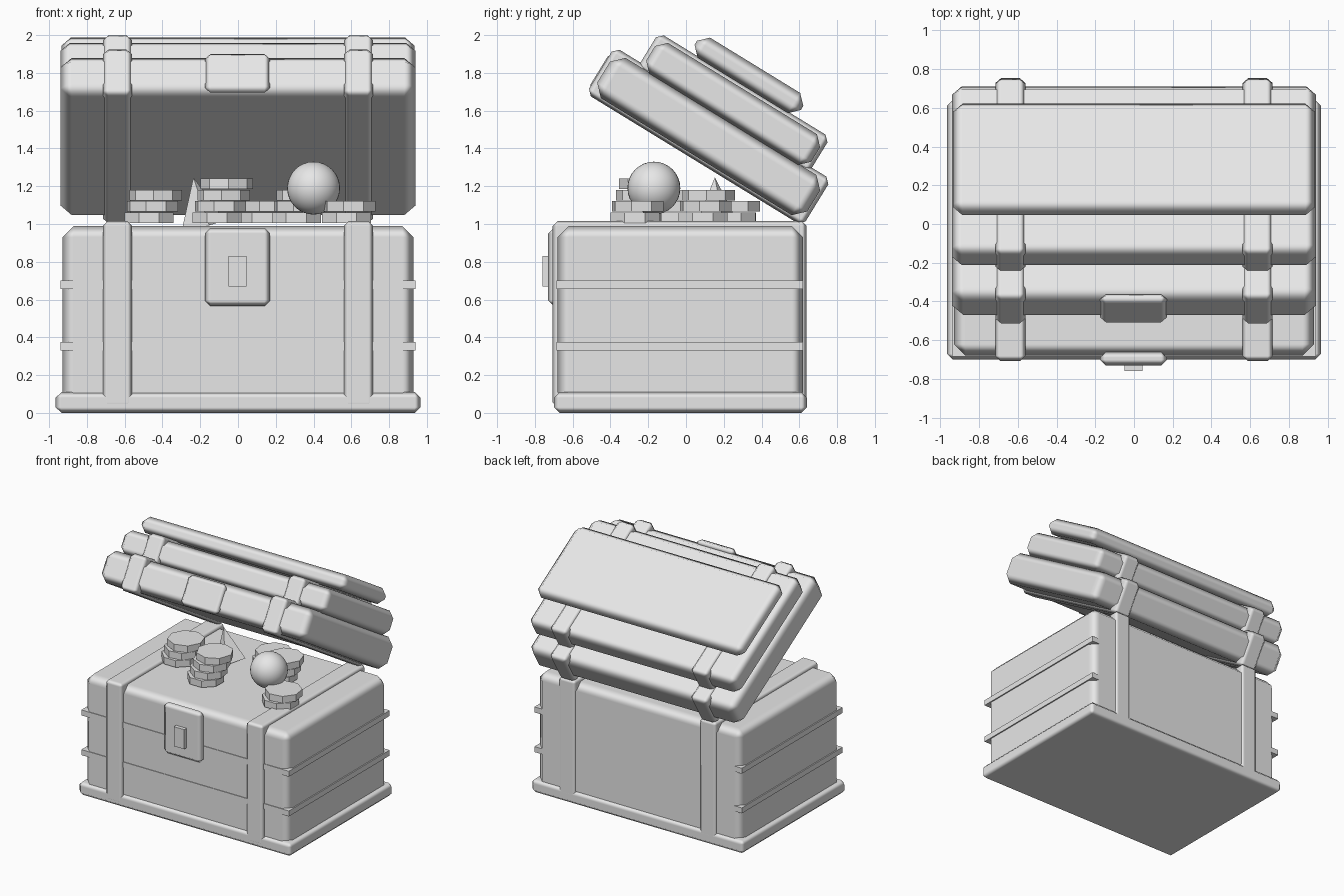
import bpy
from math import cos, sin, radians
from mathutils import Vector

if "Cube" in bpy.data.objects:
    bpy.data.objects.remove(bpy.data.objects["Cube"], do_unlink=True)

GREY = (0.8, 0.8, 0.8, 1)
mat = bpy.data.materials.new("plain_grey")
mat.use_nodes = True
mat.diffuse_color = GREY
mat.node_tree.nodes["Principled BSDF"].inputs["Base Color"].default_value = GREY

TILT = 0.55  # opening angle of the lid


def finish(name):
    ob = bpy.context.object
    ob.name = name
    ob.data.materials.append(mat)
    return ob


def box(name, x, y, z, bevel=0.0):
    """Box from (min, max) ranges with an optional soft chamfer."""
    spans = (x, y, z)
    bpy.ops.mesh.primitive_cube_add(size=1, location=[(a + b) / 2 for a, b in spans])
    ob = finish(name)
    ob.scale = [b - a for a, b in spans]
    bpy.ops.object.transform_apply(location=False, rotation=False)
    if bevel:
        bpy.ops.object.shade_smooth()
        mod = ob.modifiers.new("chamfer", "BEVEL")
        mod.width = bevel
        mod.segments = 1
        mod.harden_normals = True
    return ob


def lid_box(name, x, u, v, bevel):
    """Box in the lid's own tilted frame: u runs back along it, v is its normal."""
    ob = box(name, x, u, v, bevel)
    _, cu, cv = ob.location
    ob.location.y = cu * cos(TILT) + cv * sin(TILT)
    ob.location.z = cv * cos(TILT) - cu * sin(TILT)
    ob.rotation_euler.x = -TILT


# Chest body
WIDE = (-0.94, 0.94)
box("base_plate", (-0.965, 0.965), (-0.70, 0.64), (0, 0.11), 0.03)
box("chest_body", (-0.93, 0.93), (-0.68, 0.62), (0.05, 0.99), 0.06)
for name, z in (("lower_band", 0.33), ("upper_band", 0.655)):
    box(name, WIDE, (-0.685, 0.62), (z, z + 0.045))
box("lock_plate", (-0.175, 0.17), (-0.73, -0.66), (0.565, 0.98), 0.03)
box("lock_catch", (-0.05, 0.045), (-0.76, -0.70), (0.67, 0.83))

# Lid made of three stacked slabs
lid_box("lid_lower_slab", WIDE, (-1.315, -0.01), (1.185, 1.435), 0.06)
lid_box("lid_middle_slab", WIDE, (-1.155, -0.13), (1.43, 1.62), 0.05)
lid_box("lid_top_slab", (-0.935, 0.935), (-0.98, -0.32), (1.635, 1.76), 0.05)
lid_box("lid_lock_plate", (-0.175, 0.17), (-1.34, -1.28), (1.185, 1.425), 0.03)

# Straps around body and lid
for side, cx in (("right", -0.638), ("left", 0.638)):
    x = (cx - 0.078, cx + 0.078)
    box(side + "_body_strap", x, (-0.706, 0.638), (0.03, 1.015), 0.025)
    lid_box(side + "_lid_lower_strap", x, (-1.335, 0.01), (1.165, 1.455), 0.03)
    lid_box(side + "_lid_middle_strap", x, (-1.175, -0.11), (1.42, 1.642), 0.03)

# Stacks of eight-sided coins
stacks = [(-0.47, -0.08, 3), (-0.11, -0.26, 4), (0.13, 0.24, 2),
          (0.31, 0.09, 3), (0.575, -0.27, 2)]
for s, (x, y, count) in enumerate(stacks):
    for i in range(count):
        bpy.ops.mesh.primitive_cylinder_add(
            vertices=8, radius=0.14, depth=0.055,
            location=(x + 0.017 * i, y + 0.015 * i, 1.033 + 0.06 * i),
            rotation=(0, 0, radians(22 + 9 * i)))
        finish(f"coin_{s + 1}_{i + 1}")

# Pearl and pointed gem
bpy.ops.mesh.primitive_uv_sphere_add(segments=32, ring_count=16, radius=0.14,
                                     location=(0.4, -0.17, 1.19))
finish("pearl")
bpy.ops.object.shade_smooth()
bpy.ops.mesh.primitive_cone_add(vertices=4, radius1=0.12, depth=0.26,
                                location=(-0.21, 0.16, 1.12),
                                rotation=(0, radians(-12), radians(15)))
finish("pointed_gem")
